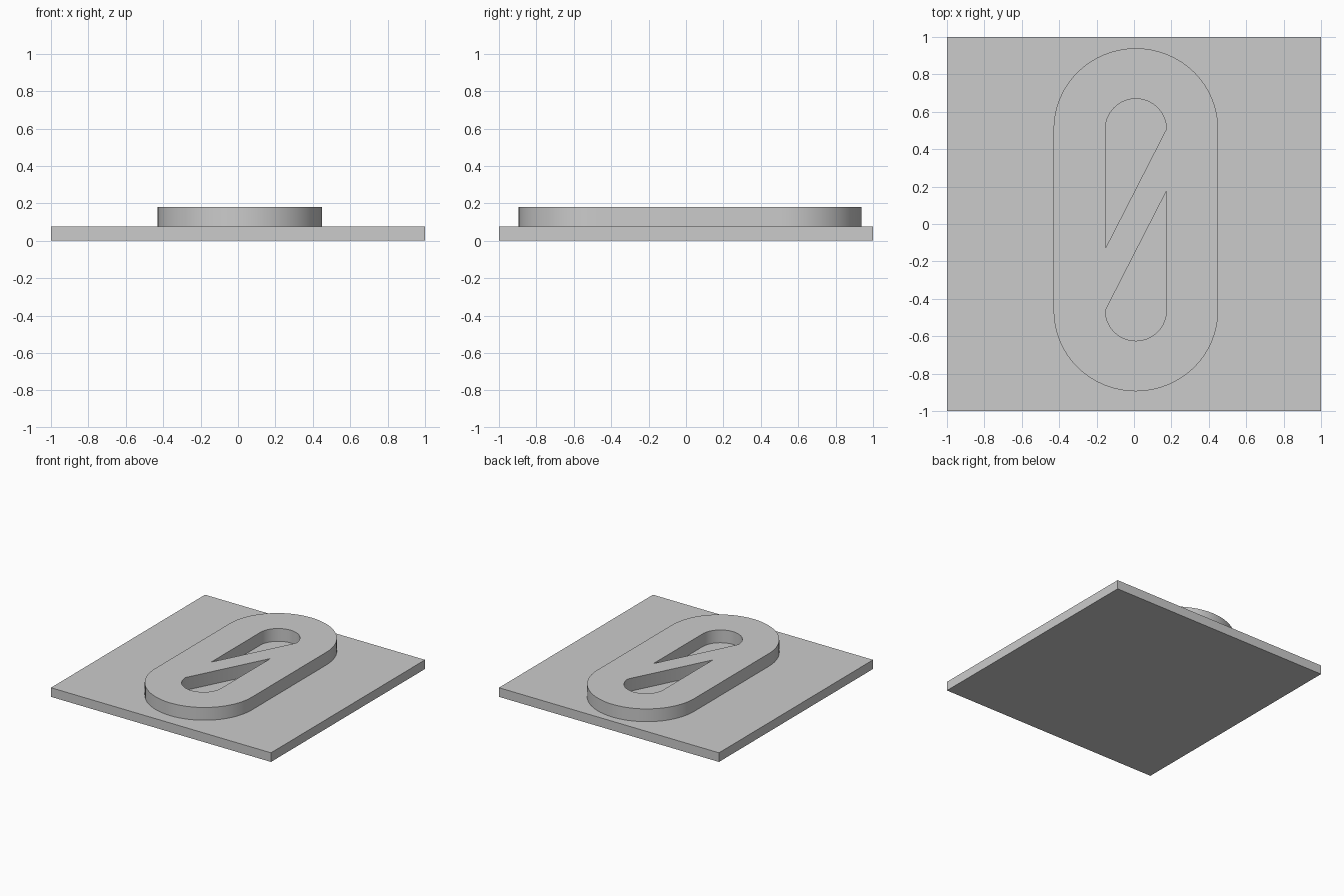
import bpy
import bmesh
from math import cos, sin, pi

cube = bpy.data.objects.get("Cube")
if cube:
    bpy.data.objects.remove(cube, do_unlink=True)

GREY = (0.6, 0.6, 0.6, 1)
grey = bpy.data.materials.new("plain grey")
grey.use_nodes = True
grey.diffuse_color = GREY
grey.node_tree.nodes["Principled BSDF"].inputs["Base Color"].default_value = GREY

PLATE_TOP, RING_TOP = 0.075, 0.18
CX, CY = 0.01, 0.0225


def arc(cy, rx, ry, start, end, steps=32):
    """Elliptical arc about the ring's centre line."""
    angles = [start + (end - start) * i / steps for i in range(steps + 1)]
    return [(CX + rx * cos(a), CY + cy + ry * sin(a)) for a in angles]


def half_turn(points):
    return [(2 * CX - x, 2 * CY - y) for x, y in points]


def add_slab(name, loops, bottom, top):
    """Extrude an outline, with any further loops as holes."""
    bm = bmesh.new()
    for loop in loops:
        verts = [bm.verts.new((x, y, bottom)) for x, y in loop]
        for a, b in zip(verts, verts[1:] + verts[:1]):
            bm.edges.new((a, b))
    bmesh.ops.triangle_fill(bm, use_beauty=True, edges=bm.edges[:])
    result = bmesh.ops.extrude_face_region(bm, geom=bm.faces[:])
    moved = [g for g in result["geom"] if isinstance(g, bmesh.types.BMVert)]
    bmesh.ops.translate(bm, verts=moved, vec=(0, 0, top - bottom))
    bmesh.ops.recalc_face_normals(bm, faces=bm.faces[:])
    mesh = bpy.data.meshes.new(name)
    bm.to_mesh(mesh)
    bm.free()
    mesh.materials.append(grey)
    obj = bpy.data.objects.new(name, mesh)
    bpy.context.collection.objects.link(obj)
    bpy.ops.object.select_all(action="DESELECT")
    obj.select_set(True)
    bpy.context.view_layer.objects.active = obj
    bpy.ops.object.shade_smooth_by_angle(angle=pi / 6)
    return obj


# Square base plate
add_slab("base_plate", [[(-1, -1), (1, -1), (1, 1), (-1, 1)]], 0, PLATE_TOP)

# Raised oval ring; the two half-openings leave a diagonal bar between them
cap = arc(0.485, 0.44, 0.432, 0, pi)
outline = cap + half_turn(cap)
upper_hole = arc(0.485, 0.163, 0.162, 0, pi) + [(CX - 0.163, -0.13)]
add_slab("raised_ring", [outline, upper_hole, half_turn(upper_hole)],
         PLATE_TOP, RING_TOP)
